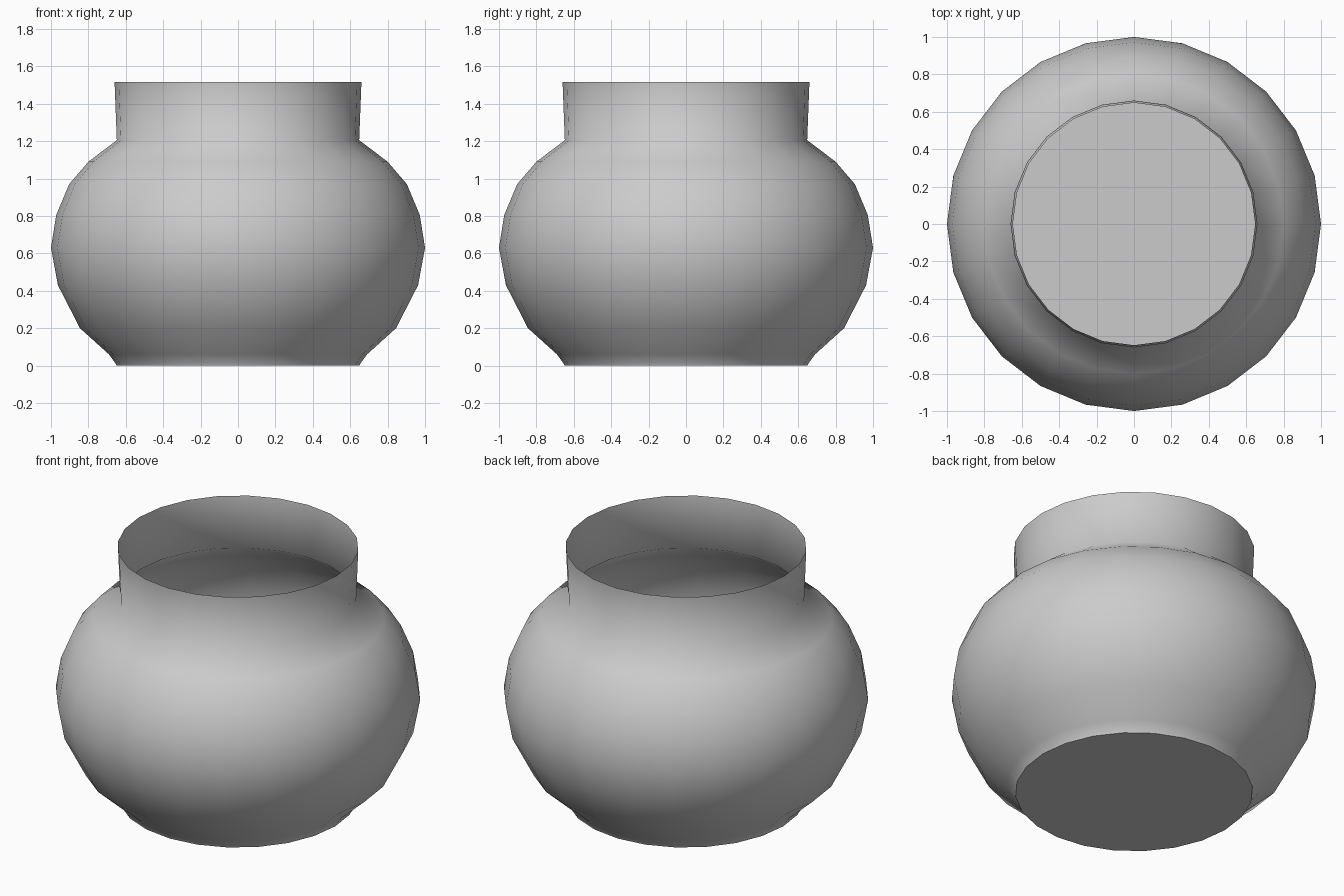
import bpy, bmesh, math

if "Cube" in bpy.data.objects:
    bpy.data.objects.remove(bpy.data.objects["Cube"])

SIDES = 24
# outer profile from foot to rim: radius, height
PROFILE = [(0.65, 0.0), (0.655, 0.012), (0.69, 0.06), (0.845, 0.2),
           (0.963, 0.43), (1.0, 0.63), (0.972, 0.805), (0.903, 0.97),
           (0.80, 1.09), (0.648, 1.205), (0.66, 1.515)]

# thin-walled pot, turned around z and open at the top
bm = bmesh.new()
rings = []
for r, z in PROFILE:
    rings.append([bm.verts.new((r * math.cos(2 * math.pi * i / SIDES),
                                r * math.sin(2 * math.pi * i / SIDES), z))
                  for i in range(SIDES)])
for low, high in zip(rings, rings[1:]):
    for i in range(SIDES):
        j = (i + 1) % SIDES
        bm.faces.new((low[i], low[j], high[j], high[i])).smooth = True

# flat base with a crisp edge
base = bm.faces.new(rings[0][::-1])
for e in base.edges:
    e.smooth = False

mesh = bpy.data.meshes.new("pot")
bm.to_mesh(mesh)
bm.free()
pot = bpy.data.objects.new("pot", mesh)
bpy.context.collection.objects.link(pot)
